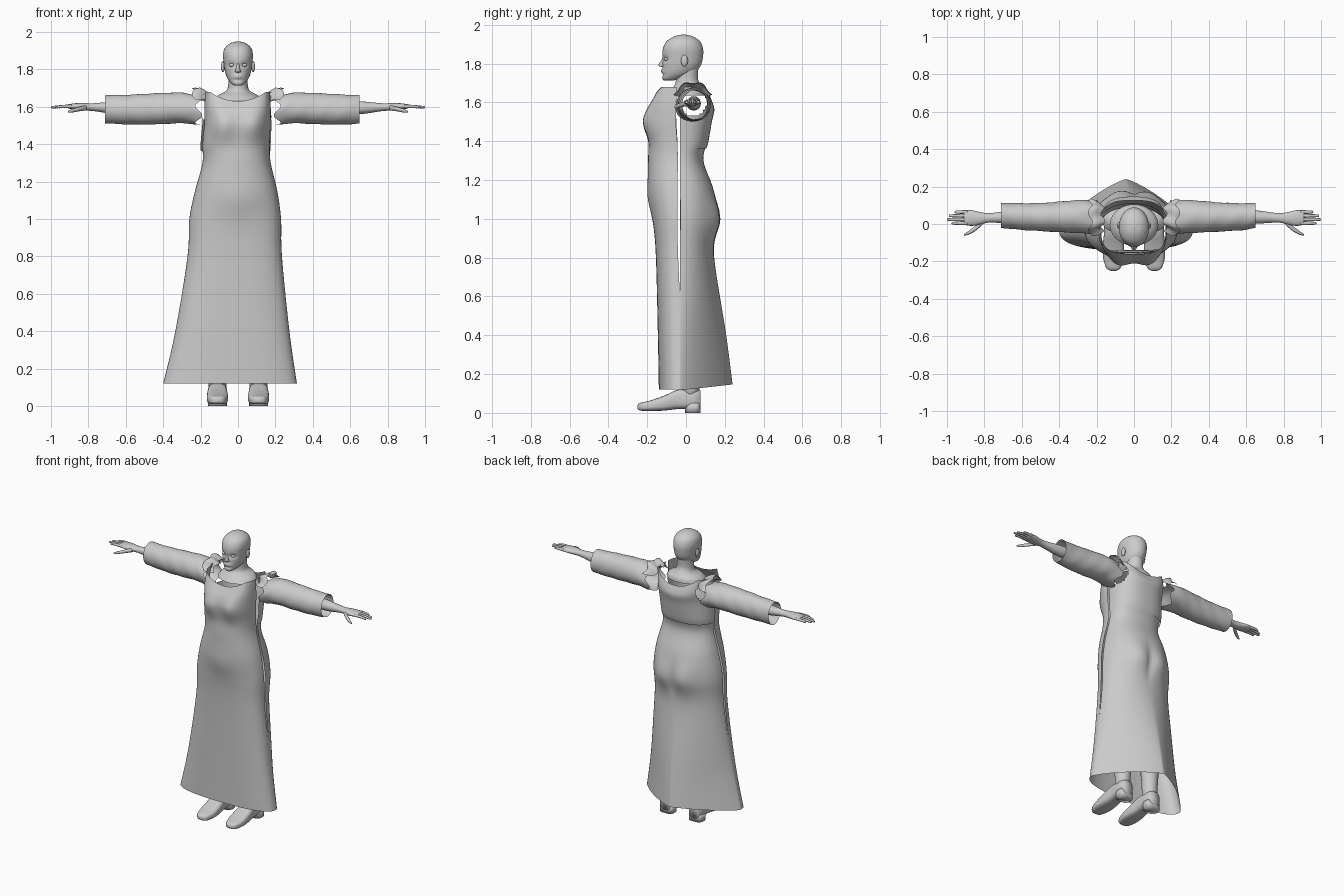
import bpy, bmesh
from math import sin, cos, pi, exp, copysign
from mathutils import Vector

cube = bpy.data.objects.get("Cube")
if cube:
    bpy.data.objects.remove(cube, do_unlink=True)

grey = bpy.data.materials.new("plain grey")
grey.use_nodes = True
GREY = (0.6, 0.6, 0.6, 1)
grey.diffuse_color = GREY
grey.node_tree.nodes["Principled BSDF"].inputs["Base Color"].default_value = GREY


def loft(name, rings, closed=True, caps=True, cut=None):
    """Skin a list of point rings into one smooth mesh object."""
    bm = bmesh.new()
    rows = [[bm.verts.new(p) for p in ring] for ring in rings]
    count = len(rows[0])
    for low, high in zip(rows, rows[1:]):
        for i in range(count if closed else count - 1):
            j = (i + 1) % count
            bm.faces.new((low[i], low[j], high[j], high[i]))
    if caps:
        bm.faces.new(rows[0][::-1])
        bm.faces.new(rows[-1])
    if cut:
        doomed = [f for f in bm.faces if cut(f.calc_center_median())]
        bmesh.ops.delete(bm, geom=doomed, context='FACES')
    bmesh.ops.recalc_face_normals(bm, faces=bm.faces)
    mesh = bpy.data.meshes.new(name)
    bm.to_mesh(mesh)
    bm.free()
    mesh.materials.append(grey)
    for face in mesh.polygons:
        face.use_smooth = True
    obj = bpy.data.objects.new(name, mesh)
    bpy.context.collection.objects.link(obj)
    return obj


def smooth_rows(rows, steps):
    """Catmull-Rom interpolation of rows of numbers."""
    out = []
    for i in range(len(rows) - 1):
        a, b, c, d = (rows[max(i - 1, 0)], rows[i], rows[i + 1],
                      rows[min(i + 2, len(rows) - 1)])
        for k in range(steps):
            t = k / steps
            out.append([q + t * ((r - p) / 2 + t * (p - 2.5 * q + 2 * r - s / 2
                        + t * (1.5 * (q - r) + (s - p) / 2)))
                        for p, q, r, s in zip(a, b, c, d)])
    return out + [list(rows[-1])]


def section(z, x0, x1, y0, y1, front=2, back=2, seam=None, start=0, stop=2 * pi, count=40):
    """Horizontal superellipse ring, or an arc of one."""
    mid = (y0 + y1) / 2 if seam is None else seam
    whole = stop - start > 6.28
    ring = []
    for i in range(count):
        a = start + (stop - start) * i / (count if whole else count - 1)
        c, s = cos(a), sin(a)
        power = 2 / (back if s > 0 else front)
        x = (x0 + x1) / 2 + (x1 - x0) / 2 * copysign(abs(c) ** power, c)
        y = mid + (y1 - mid if s > 0 else mid - y0) * copysign(abs(s) ** power, s)
        ring.append(Vector((x, y, z)))
    return ring


def bump(p, x, z, wide, tall, depth):
    p.y += depth * exp(-((p.x - x) / wide) ** 2 - ((p.z - z) / tall) ** 2)


def tube(name, points, sides=12):
    """Rounded limb along x: rows of x, y, z, y radius, z radius."""
    rings = [[Vector((x, y + ry * cos(2 * pi * i / sides), z + rz * sin(2 * pi * i / sides)))
              for i in range(sides)] for x, y, z, ry, rz in smooth_rows(points, 4)]
    return loft(name, rings)


def ball(name, place, size):
    bpy.ops.mesh.primitive_uv_sphere_add(segments=16, ring_count=10, radius=1, location=place)
    obj = bpy.context.object
    obj.name, obj.scale = name, size
    obj.data.materials.append(grey)
    bpy.ops.object.shade_smooth()


# Dress: z, left edge, right edge, front, back, squareness of front and back
dress_rows = smooth_rows([
    (0.12, -0.40, 0.315, -0.14, 0.24, 2.6, 1.25),
    (0.4, -0.335, 0.275, -0.145, 0.205, 2.6, 1.4),
    (0.8, -0.27, 0.235, -0.155, 0.145, 2.6, 1.9),
    (1.0, -0.26, 0.23, -0.17, 0.15, 2.5, 2.2),
    (1.15, -0.23, 0.21, -0.19, 0.14, 2.4, 2.2),
    (1.3, -0.19, 0.175, -0.195, 0.09, 2.3, 2.2),
    (1.4, -0.19, 0.17, -0.19, 0.11, 2.4, 2.4),
    (1.52, -0.18, 0.175, -0.195, 0.13, 2.5, 2.5),
    (1.6, -0.18, 0.175, -0.19, 0.14, 2.8, 2.8),
    (1.68, -0.175, 0.17, -0.16, 0.12, 3, 3)], 8)


def armhole(c):
    return abs(c.x) > 0.1 and (c.y - 0.035) ** 2 + (c.z - 1.6) ** 2 < 0.005


def scoop(p, drop):
    if p.z > 1.5:
        p.z -= drop * max(0, 1 - (p.x / 0.15) ** 2) * (p.z - 1.5) / 0.18


def panel(name, rows, is_front):
    rings = []
    for z, x0, x1, y0, y1, nf, nb in rows:
        gap = 0.05 * min(1, max(0, (z - 0.6) * 4))
        start, stop = (pi + gap, 2 * pi - gap) if is_front else (0, pi)
        ring = section(z, x0, x1, y0, y1, nf, nb, -0.03, start, stop, 49)
        for p in ring:
            for side in (-1, 1):
                if is_front:
                    bump(p, side * 0.085, 1.5, 0.07, 0.085, -0.035)
                else:
                    bump(p, side * 0.08, 1.0, 0.075, 0.1, 0.03)
            if is_front:
                bump(p, 0, 1.1, 0.1, 0.1, -0.012)
                scoop(p, 0.05)
            else:
                bump(p, 0, 0.97, 0.02, 0.1, -0.012)
                p.z += 0.03 * max(0, p.y / 0.24) * max(0, 1 - p.z)
                scoop(p, 0.06)
        rings.append(ring)
    loft(name, rings, closed=False, caps=False, cut=armhole)


panel("dress_front", dress_rows, True)
panel("dress_back_skirt", [r for r in dress_rows if r[0] < 1.41], False)
# The back bodice is a separate piece that overhangs the skirt
bodice = [[r[0], r[1] - 0.01, r[2] + 0.005, r[3], r[4] + 0.006, r[5], r[6]]
          for r in dress_rows if r[0] > 1.36]
panel("dress_back_bodice", bodice, False)


# Open sleeves with creases and ragged shoulder edges, plus flared shoulder caps
def sleeve(name, side, cuff):
    rows = smooth_rows([
        (0.21, 0.035, 1.58, 0.09, 0.08), (0.3, 0.04, 1.593, 0.088, 0.082),
        (0.45, 0.038, 1.588, 0.078, 0.083), (0.58, 0.04, 1.585, 0.072, 0.079),
        (cuff, 0.047, 1.587, 0.067, 0.076)], 8)
    rings = []
    for x, y, z, ry, rz in rows:
        ring = []
        for i in range(32):
            a = 2 * pi * i / 32
            crease = 1 + 0.025 * sin(3 * a + 30 * x) * sin(25 * x)
            ragged = 0.02 * sin(5 * a) * max(0, 1 - (x - 0.21) / 0.1)
            ring.append(Vector((side * (x + ragged), y + ry * crease * cos(a),
                                z + rz * crease * sin(a))))
        rings.append(ring)
    loft(name + "_sleeve", rings, caps=False)
    cap = []
    for x, r in ((0.165, 0.075), (0.19, 0.092), (0.215, 0.105), (0.235, 0.1)):
        ring = []
        for i in range(17):
            a = pi * (0.12 + 0.76 * i / 16)
            wave = r * (1 + 0.06 * sin(7 * a))
            ring.append(Vector((side * (x + 0.012 * sin(6 * a)),
                                0.035 + wave * cos(a), 1.6 + wave * sin(a))))
        cap.append(ring)
    loft(name + "_shoulder_cap", cap, closed=False, caps=False)


sleeve("left", 1, 0.65)
sleeve("right", -1, 0.71)

# Forearms, hands, shoes and ears, one per side
for name, side in (("left", 1), ("right", -1)):
    tube(name + "_forearm_and_palm", [
        (side * x, y, z, ry, rz) for x, y, z, ry, rz in (
            (0.56, 0.04, 1.595, 0.037, 0.037), (0.66, 0.037, 1.595, 0.035, 0.034),
            (0.77, 0.033, 1.598, 0.025, 0.021), (0.82, 0.03, 1.6, 0.033, 0.02),
            (0.87, 0.032, 1.602, 0.042, 0.017), (0.91, 0.034, 1.602, 0.038, 0.011))], 16)
    for i, reach in enumerate((0.975, 1.0, 0.99, 0.96)):
        y = 0.004 + 0.02 * i
        tube(name + "_finger", [(side * 0.89, y, 1.602, 0.01, 0.01),
                                (side * 0.94, y, 1.602, 0.009, 0.008),
                                (side * (reach - 0.006), y, 1.598, 0.007, 0.006),
                                (side * reach, y, 1.597, 0.002, 0.002)], 8)
    tube(name + "_thumb", [(side * 0.81, 0.01, 1.595, 0.014, 0.014),
                           (side * 0.85, -0.025, 1.588, 0.014, 0.012),
                           (side * 0.89, -0.05, 1.578, 0.009, 0.009),
                           (side * 0.91, -0.058, 1.574, 0.003, 0.003)], 8)

    shoe = []
    for y, half, low, high in smooth_rows([
            (-0.25, 0.015, 0.022, 0.04), (-0.235, 0.038, 0.012, 0.052),
            (-0.18, 0.055, 0.01, 0.065), (-0.11, 0.056, 0.012, 0.09),
            (-0.04, 0.05, 0.02, 0.12), (0.04, 0.05, 0.02, 0.12),
            (0.075, 0.035, 0.02, 0.115)], 4):
        mid, tall = (low + high) / 2, (high - low) / 2
        shoe.append([Vector((side * 0.11 + half * copysign(abs(cos(a)) ** 0.6, cos(a)), y,
                             mid + tall * copysign(abs(sin(a)) ** 0.6, sin(a))))
                     for a in (2 * pi * k / 24 for k in range(24))])
    loft(name + "_shoe", shoe)
    loft(name + "_shoe_heel", [
        section(z, side * 0.11 - 0.05, side * 0.11 + 0.05, -0.005, 0.075, 3, 3)
        for z in (0, 0.05)])
    loft(name + "_boot_shaft", [
        section(z, side * 0.11 - w, side * 0.11 + w, 0.02 - w, 0.022 + w)
        for z, w in ((0.06, 0.05), (0.14, 0.048), (0.22, 0.052), (0.3, 0.06))])
    ball(name + "_ear", (side * 0.081, -0.008, 1.815), (0.01, 0.018, 0.03))
    ball(name + "_eye", (side * 0.033, -0.1, 1.823), (0.016, 0.012, 0.01))

# Head: z, half width, front, back
head = []
for z, w, y0, y1 in smooth_rows([
        (1.714, 0.02, -0.115, -0.06), (1.724, 0.036, -0.122, -0.02),
        (1.75, 0.056, -0.122, 0.04), (1.79, 0.07, -0.121, 0.076),
        (1.84, 0.077, -0.122, 0.088), (1.88, 0.08, -0.118, 0.087),
        (1.915, 0.07, -0.1, 0.072), (1.94, 0.042, -0.062, 0.035),
        (1.949, 0.01, -0.025, 0)], 6):
    ring = section(z, -w, w, y0, y1, 2.2, 2)
    for p in ring:
        if p.y < -0.04:
            for side in (-1, 1):
                bump(p, side * 0.034, 1.823, 0.018, 0.013, 0.014)
            bump(p, 0, 1.762, 0.022, 0.01, -0.008)
            bump(p, 0, 1.742, 0.03, 0.006, 0.005)
    head.append(ring)
loft("head", head)
loft("nose", [section(z, -w, w, y, -0.095) for z, w, y in (
    (1.782, 0.008, -0.122), (1.787, 0.017, -0.138), (1.794, 0.014, -0.144),
    (1.81, 0.009, -0.132), (1.835, 0.008, -0.12))])

# Neck flaring into the open collar area
loft("neck", [section(*row) for row in smooth_rows([
    (1.635, -0.13, 0.13, -0.115, 0.105), (1.66, -0.11, 0.11, -0.09, 0.1),
    (1.685, -0.065, 0.065, -0.06, 0.08), (1.72, -0.052, 0.052, -0.052, 0.062),
    (1.79, -0.052, 0.052, -0.05, 0.065)], 5)], caps=False)
